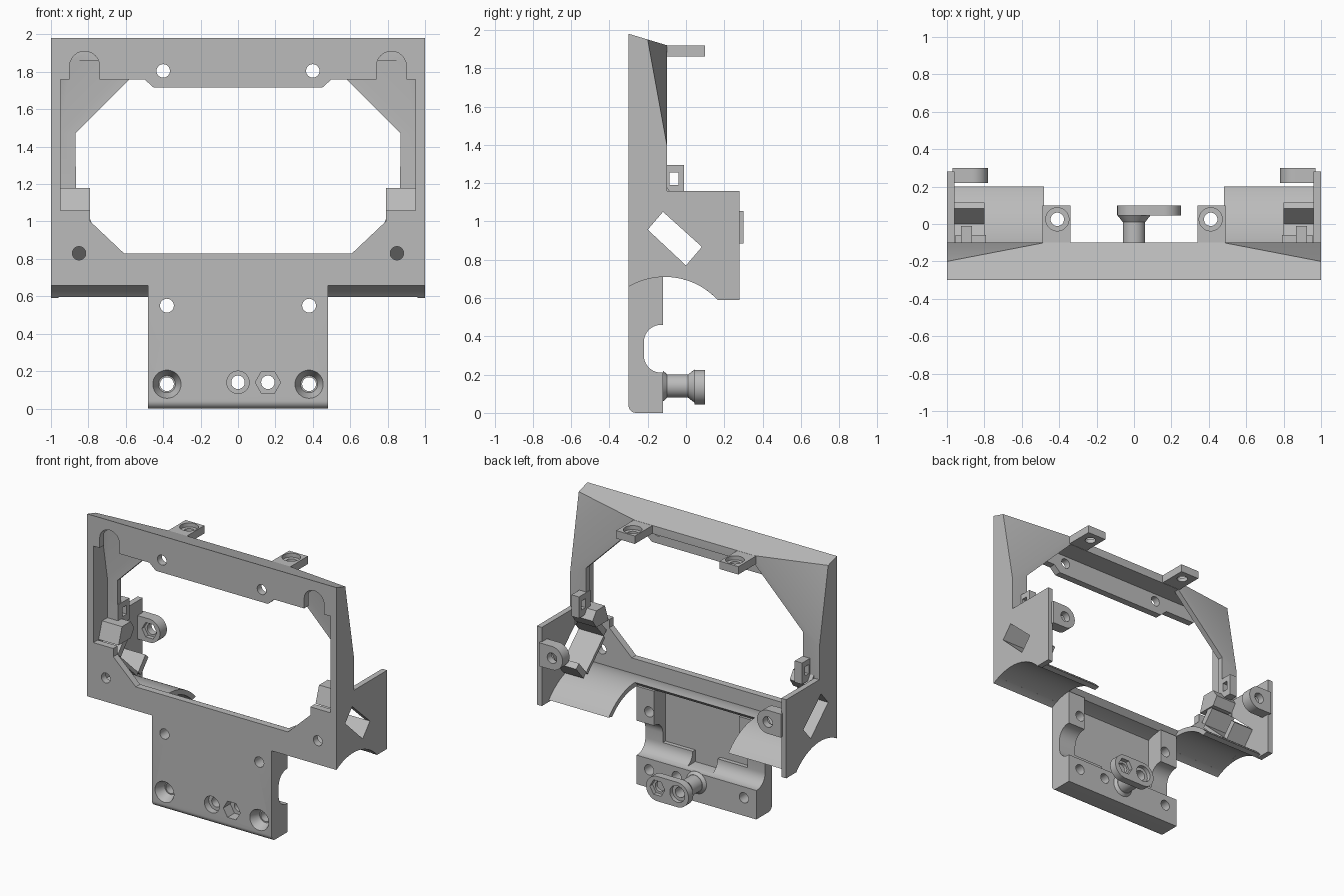
import bpy, bmesh, math
from mathutils import Vector

cube = bpy.data.objects.get("Cube")
if cube:
    bpy.data.objects.remove(cube)

grey = bpy.data.materials.new("plain_grey")
grey.use_nodes = True
GREY = (0.5, 0.5, 0.5, 1)
grey.diffuse_color = GREY
grey.node_tree.nodes["Principled BSDF"].inputs["Base Color"].default_value = GREY


def prism(name, pts, axis, lo, hi, taper=1.0, planes=()):
    """Extrude a 2D outline along an axis, optionally tapered or trimmed by planes."""
    place = {"X": lambda p, t: (t, p[0], p[1]),
             "Y": lambda p, t: (p[0], t, p[1]),
             "Z": lambda p, t: (p[0], p[1], t)}[axis]
    mid = [sum(p[i] for p in pts) / len(pts) for i in (0, 1)]
    far = [[m + (c - m) * taper for c, m in zip(p, mid)] for p in pts]
    bm = bmesh.new()
    a = [bm.verts.new(place(p, lo)) for p in pts]
    b = [bm.verts.new(place(p, hi)) for p in far]
    bm.faces.new(a)
    bm.faces.new(b[::-1])
    for i in range(len(a)):
        j = (i + 1) % len(a)
        bm.faces.new((a[i], b[i], b[j], a[j]))
    for co, no in planes:
        cut = bmesh.ops.bisect_plane(bm, geom=bm.verts[:] + bm.edges[:] + bm.faces[:],
                                     plane_co=co, plane_no=no, clear_outer=True)
        edges = [e for e in cut["geom_cut"] if isinstance(e, bmesh.types.BMEdge)]
        bmesh.ops.holes_fill(bm, edges=edges)
    bmesh.ops.recalc_face_normals(bm, faces=bm.faces)
    mesh = bpy.data.meshes.new(name)
    bm.to_mesh(mesh)
    bm.free()
    mesh.materials.append(grey)
    ob = bpy.data.objects.new(name, mesh)
    bpy.context.collection.objects.link(ob)
    return ob


def arc(cx, cz, r, a0, a1, n=24):
    return [(cx + r * math.cos(math.radians(a0 + (a1 - a0) * i / n)),
             cz + r * math.sin(math.radians(a0 + (a1 - a0) * i / n))) for i in range(n + 1)]


def ring(cx, cz, r, n=32):
    return arc(cx, cz, r, 0, 360, n)[:-1]


def rect(x0, x1, z0, z1):
    return [(x0, z0), (x1, z0), (x1, z1), (x0, z1)]


def flip(pts, s):
    return [(s * x, z) for x, z in pts]


def both(half):
    return half + flip(half, -1)[::-1]


def finish(ob, *cutters):
    """Subtract the cutters, drop them and set the shading."""
    bpy.ops.object.select_all(action="DESELECT")
    bpy.context.view_layer.objects.active = ob
    ob.select_set(True)
    for c in cutters:
        m = ob.modifiers.new("cut", "BOOLEAN")
        m.object, m.operation, m.solver = c, "DIFFERENCE", "EXACT"
        bpy.ops.object.modifier_apply(modifier=m.name)
        bpy.data.objects.remove(c)
    bpy.ops.object.shade_smooth_by_angle(angle=math.radians(30))
    return ob


def cut(pts, axis, lo, hi, taper=1.0, planes=()):
    c = prism("cutter", pts, axis, lo, hi, taper, planes)
    c.hide_render = True
    return c


# Shared shapes: underside arch, tilted side slot, sloped rear corners
AY, AZ, AR, AO = -0.11, 0.335, 0.375, 0.41
slot = [(-0.12, 1.05), (-0.2, 0.957), (0.0, 0.77), (0.083, 0.867)]


def corner_planes(offset):
    out = []
    for s in (1, -1):
        p, q, r = Vector((s, -0.2, 1.95)), Vector((s * 0.48, -0.1, 1.92)), Vector((s, -0.1, 1.4))
        n = (q - p).cross(r - p).normalized()
        if n.y < 0:
            n = -n
        out.append((p - n * offset, n))
    return out


# Main frame: hollow tray with a front opening and a gusseted rear opening
frame = prism("main_frame", [(-0.3, 0.5), (-0.3, 1.98), (-0.1, 1.92), (-0.1, 0.5)],
              "X", -1, 1, planes=corner_planes(0))
front_half = ([(0.45, 1.715), (0.5, 1.76), (0.74, 1.76)]
              + arc(0.82, 1.83, 0.08, 180, 0, 12)
              + [(0.9, 1.76), (0.95, 1.76), (0.95, 1.06), (0.79, 1.06), (0.79, 1.0), (0.61, 0.83)])
rear_half = [(0.48, 1.86), (0.87, 1.47), (0.87, 1.18), (0.951, 1.18), (0.951, 0.45)]
finish(frame,
       cut(ring(AY, AZ, AR, 96), "X", -1.1, 1.1),
       cut(rect(-0.95, 0.95, 0.45, 1.86), "Y", -0.25, -0.14, planes=corner_planes(0.035)),
       cut(both(rear_half), "Y", -0.2, 0),
       cut(both(front_half), "Y", -0.4, -0.2),
       cut(slot, "X", -1.1, 1.1),
       *[cut(ring(s * x, z, 0.036), "Y", -0.4, -0.2)
         for s in (1, -1) for x, z in ((0.4, 1.805), (0.85, 0.83))])


# Curved shell under the tray, long at the sides and short in the middle
def shell(name, x0, x1, y_end):
    def ang(y, r):
        return math.degrees(math.acos((y - AY) / r))
    pts = (arc(AY, AZ, AO, ang(-0.25, AO), ang(y_end, AO))
           + arc(AY, AZ, AR, ang(y_end - 0.04, AR), ang(-0.25, AR)))
    return finish(prism(name, pts, "X", x0, x1))


shell("middle_shell", -0.48, 0.48, -0.1)

# Lower plate with a cross channel, rear recess and screw holes
plate_outline = (arc(-0.26, 0.04, 0.04, 180, 270, 8) + [(-0.12, 0.0), (-0.12, 0.21)]
                 + arc(-0.13, 0.3, 0.09, 270, 180, 10) + arc(-0.13, 0.37, 0.09, 180, 90, 10)
                 + [(-0.12, 0.46), (-0.12, 0.71), (-0.3, 0.71)])
lower_plate = prism("lower_plate", plate_outline, "X", -0.48, 0.48)
plate_cuts = [cut(rect(-0.34, 0.34, 0.3, 0.8), "Y", -0.25, 0),
              cut(rect(-0.1, 0.1, 0.215, 0.35), "Y", -0.25, -0.1),
              cut(ring(0, 0.14, 0.036), "Y", -0.4, 0),
              cut(ring(0, 0.14, 0.06), "Y", -0.4, -0.25),
              cut(ring(0.16, 0.14, 0.036), "Y", -0.4, 0),
              cut(ring(0.16, 0.14, 0.068, 6), "Y", -0.4, -0.22)]
for s in (1, -1):
    plate_cuts += [cut(ring(s * 0.38, 0.55, 0.037), "Y", -0.4, 0),
                   cut(ring(s * 0.38, 0.13, 0.037), "Y", -0.4, 0),
                   cut(ring(s * 0.38, 0.13, 0.076), "Y", -0.301, -0.23, 0.6)]
finish(lower_plate, *plate_cuts)

# Standoff with flared ends carrying a rounded link
for name, r, y0, y1, taper in (("standoff_foot", 0.08, -0.12, -0.1, 0.78),
                               ("standoff_neck", 0.06, -0.1, 0.01, 1),
                               ("standoff_flare", 0.06, 0.01, 0.045, 1.45)):
    finish(prism(name, ring(0, 0.14, r), "Y", y0, y1, taper),
           cut(ring(0, 0.14, 0.037), "Y", -0.3, 0.3))
link = prism("link", arc(0.16, 0.135, 0.09, -90, 90) + arc(0, 0.135, 0.09, 90, 270),
             "Y", 0.045, 0.1)
finish(link,
       cut(ring(0, 0.14, 0.037), "Y", 0, 0.2), cut(ring(0, 0.14, 0.06), "Y", 0.07, 0.2),
       cut(ring(0.16, 0.14, 0.037), "Y", 0, 0.2), cut(ring(0.16, 0.14, 0.06, 6), "Y", 0.07, 0.2))

for s, side in ((1, "left"), (-1, "right")):
    shell(side + "_shell", s * 0.48, s * 0.97, 0.2)

    # Side wing with the tilted slot
    wing = prism(side + "_wing",
                 [(-0.1, 1.16), (0.28, 1.16), (0.28, 0.59)]
                 + arc(AY, AZ, AR, math.degrees(math.asin(0.255 / AR)), 88.5),
                 "X", s * 0.96, s * 1.0)
    finish(wing, cut(slot, "X", -1.1, 1.1))

    # Screw ear at the back of the wing
    ear = prism(side + "_ear", flip(arc(0.865, 0.97, 0.085, 90, 270)
                                    + [(0.97, 0.885), (0.97, 1.055)], s), "Y", 0.22, 0.3)
    finish(ear, cut(ring(s * 0.865, 0.97, 0.038), "Y", 0.1, 0.4),
           cut(ring(s * 0.865, 0.97, 0.06, 6), "Y", 0.1, 0.25))

    # Tilted holder around the slot: rail and two end stops
    a, b, c, d = [Vector(p) for p in slot]
    along, across = (c - b).normalized(), (b - a).normalized()
    for part, p, q, out in (("holder_rail", b, c, across),
                            ("holder_upper_stop", a, b, -along),
                            ("holder_lower_stop", d, c, along)):
        w = 0.025 if part == "holder_rail" else 0.045
        outline = [tuple(v) for v in (p, q, q + out * w, p + out * w)]
        finish(prism(side + "_" + part, outline, "X", s * 0.8, s * 0.97))

    # Corner block and clip beside the opening
    finish(prism(side + "_corner_block",
                 [(-0.24, 1.06), (-0.2, 1.18), (-0.1, 1.18), (-0.06, 1.12), (-0.1, 1.06)],
                 "X", s * 0.79, s * 0.955))
    clip = prism(side + "_clip", rect(-0.14, -0.01, 1.14, 1.295), "X", s * 0.865, s * 0.925)
    finish(clip, cut(rect(-0.085, -0.04, 1.19, 1.255), "X", s * 0.8, s * 1.1))

    # Top mounting tab
    x0, x1 = s * 0.34, s * 0.49
    tab = prism(side + "_top_tab", rect(x0, x1, -0.11, 0.1), "Z", 1.862, 1.919)
    finish(tab, cut(ring(s * 0.41, 0.025, 0.036), "Z", 1.8, 2),
           cut(ring(s * 0.41, 0.025, 0.062), "Z", 1.89, 2))
